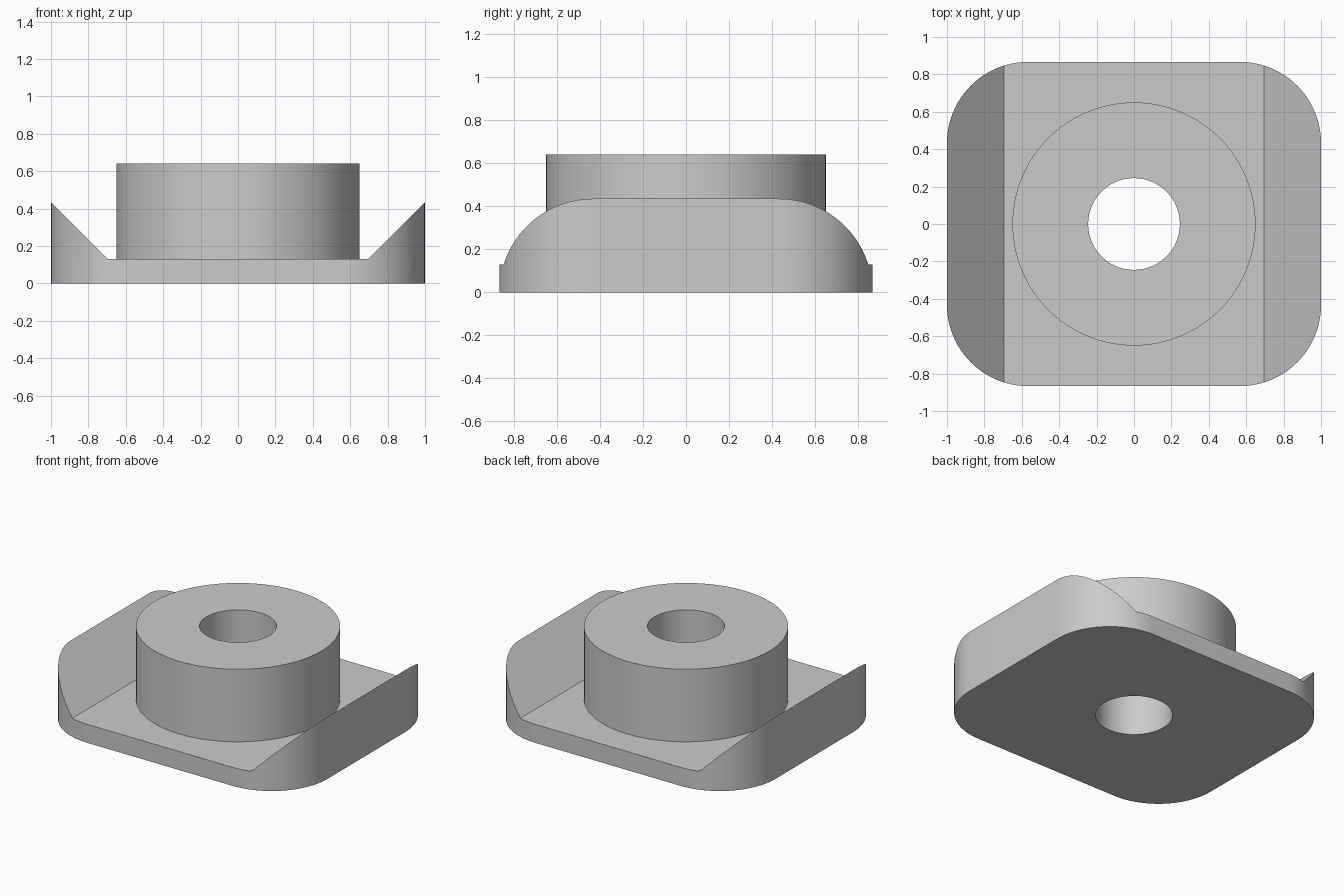
import bpy, bmesh, math

if "Cube" in bpy.data.objects:
    bpy.data.objects.remove(bpy.data.objects["Cube"])

HALF_X, HALF_Y, CORNER = 1.0, 0.867, 0.435
FLOOR_Z, WALL_Z, BOSS_Z = 0.13, 0.435, 0.64
FLOOR_X = 0.695

grey = bpy.data.materials.new("plain_grey")
grey.diffuse_color = (0.6, 0.6, 0.6, 1)
grey.use_nodes = True
grey.node_tree.nodes["Principled BSDF"].inputs["Base Color"].default_value = grey.diffuse_color


def prism(name, outline, offset):
    """Extrude a closed outline of 3D points along an offset vector."""
    bm = bmesh.new()
    face = bm.faces.new([bm.verts.new(p) for p in outline])
    ext = bmesh.ops.extrude_face_region(bm, geom=[face])
    top = [g for g in ext["geom"] if isinstance(g, bmesh.types.BMVert)]
    bmesh.ops.translate(bm, verts=top, vec=offset)
    bmesh.ops.recalc_face_normals(bm, faces=bm.faces)
    mesh = bpy.data.meshes.new(name)
    bm.to_mesh(mesh)
    bm.free()
    mesh.materials.append(grey)
    obj = bpy.data.objects.new(name, mesh)
    bpy.context.collection.objects.link(obj)
    return obj


def cylinder(name, radius, z0, z1, sides=96):
    ring = [(radius * math.cos(i * math.tau / sides),
             radius * math.sin(i * math.tau / sides), z0) for i in range(sides)]
    return prism(name, ring, (0, 0, z1 - z0))


def combine(target, other, operation):
    """Apply a boolean and remove the helper object."""
    bpy.context.view_layer.objects.active = target
    mod = target.modifiers.new("combine", "BOOLEAN")
    mod.operation, mod.object, mod.solver = operation, other, "EXACT"
    bpy.ops.object.modifier_apply(modifier=mod.name)
    bpy.data.objects.remove(other)


# Rounded block, as tall as the side walls
outline = []
for k, (sx, sy) in enumerate([(1, 1), (-1, 1), (-1, -1), (1, -1)]):
    for i in range(25):
        a = math.radians(90 * k + 90 * i / 24)
        outline.append((sx * (HALF_X - CORNER) + CORNER * math.cos(a),
                        sy * (HALF_Y - CORNER) + CORNER * math.sin(a), 0))
body = prism("flanged_base_with_boss", outline, (0, 0, WALL_Z))

# Channel with sloped sides leaves the two wedge walls
rise = 0.5
slope = (HALF_X - FLOOR_X) / (WALL_Z - FLOOR_Z)
wide = FLOOR_X + slope * rise
channel = prism("channel_cutter",
                [(-FLOOR_X, -2, FLOOR_Z), (FLOOR_X, -2, FLOOR_Z),
                 (wide, -2, FLOOR_Z + rise), (-wide, -2, FLOOR_Z + rise)],
                (0, 4, 0))
combine(body, channel, "DIFFERENCE")

# Round boss and through bore
combine(body, cylinder("boss", 0.65, 0.06, BOSS_Z), "UNION")
combine(body, cylinder("bore_cutter", 0.245, -0.2, 1.0), "DIFFERENCE")

# Smooth curved sides, sharp edges kept
bpy.ops.object.select_all(action="DESELECT")
body.select_set(True)
bpy.context.view_layer.objects.active = body
bpy.ops.object.shade_smooth_by_angle(angle=math.radians(30))
